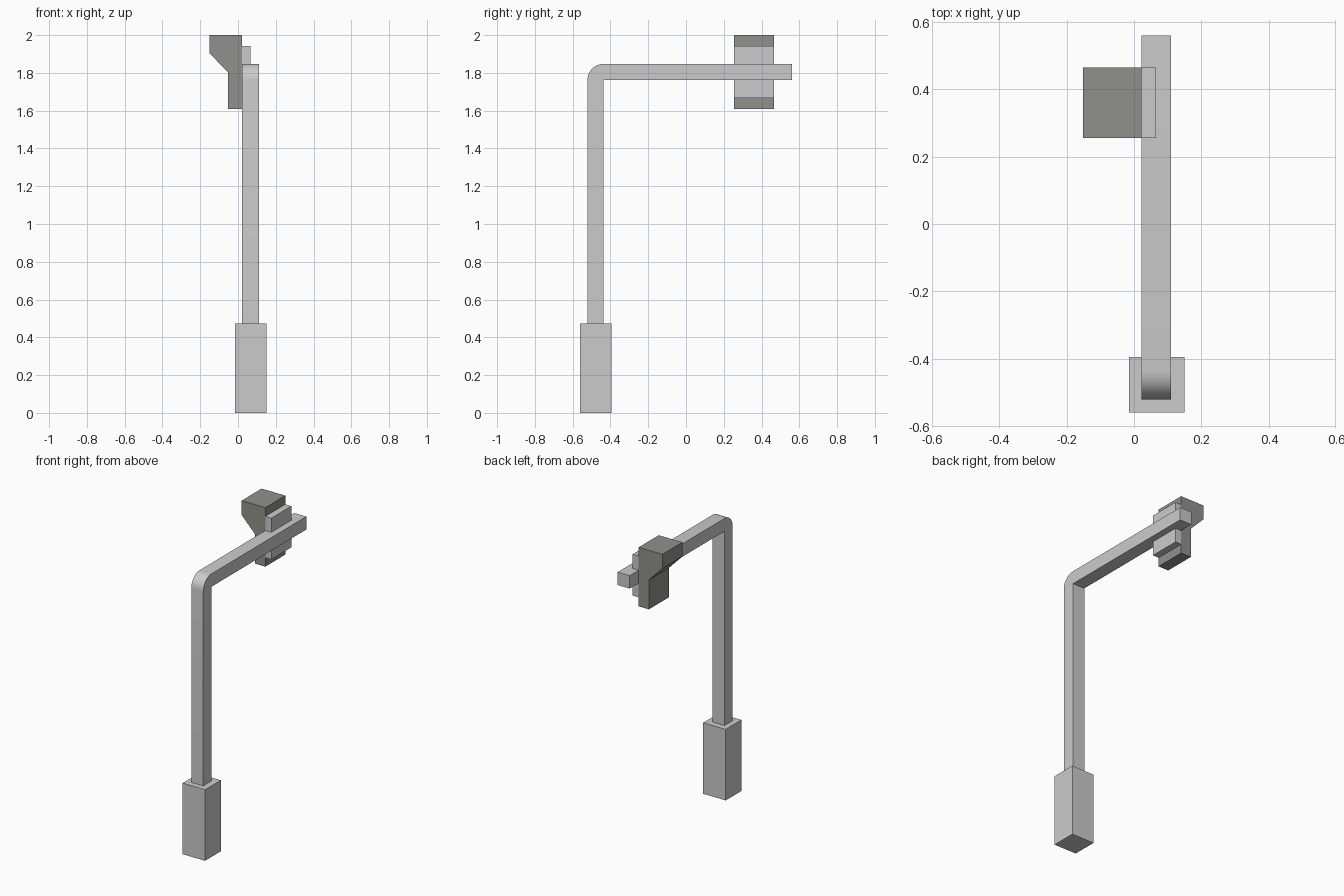
import bpy, bmesh, math

if "Cube" in bpy.data.objects:
    bpy.data.objects.remove(bpy.data.objects["Cube"])


def prism(name, profile, axis, lo, hi):
    """Extrude a closed 2D profile: axis 'x' takes (y, z), axis 'y' takes (x, z)."""
    def place(p, t):
        return (t, p[0], p[1]) if axis == 'x' else (p[0], t, p[1])
    bm = bmesh.new()
    a = [bm.verts.new(place(p, lo)) for p in profile]
    b = [bm.verts.new(place(p, hi)) for p in profile]
    n = len(profile)
    bm.faces.new(a)
    bm.faces.new(b[::-1])
    for i in range(n):
        j = (i + 1) % n
        bm.faces.new((a[j], a[i], b[i], b[j]))
    bmesh.ops.recalc_face_normals(bm, faces=bm.faces)
    mesh = bpy.data.meshes.new(name)
    bm.to_mesh(mesh)
    bm.free()
    obj = bpy.data.objects.new(name, mesh)
    bpy.context.collection.objects.link(obj)
    return obj


def rect(u0, u1, z0, z1):
    return [(u0, z0), (u1, z0), (u1, z1), (u0, z1)]


# Square base block
prism("base", rect(-0.56, -0.395, 0, 0.472), 'x', -0.015, 0.15)

# Post and overhanging arm with a rounded outer elbow
R = 0.086
elbow = [(-0.436 - R * math.cos(t), 1.762 + R * math.sin(t))
         for t in [math.radians(90 * i / 8) for i in range(9)]]
arm = prism("post_and_arm",
            [(-0.436, 0.472), (-0.522, 0.472)] + elbow
            + [(0.56, 1.848), (0.56, 1.762), (-0.436, 1.762)],
            'x', 0.022, 0.11)
bpy.context.view_layer.objects.active = arm
arm.select_set(True)
bpy.ops.object.shade_smooth_by_angle(angle=math.radians(30))

# Mounting bracket behind the lamp head
prism("bracket", rect(0.255, 0.465, 1.668, 1.942), 'x', 0.022, 0.066)

# Lamp head with a hood that overhangs at the top
head = prism("lamp_head",
             [(0.022, 1.608), (-0.053, 1.608), (-0.053, 1.803),
              (-0.152, 1.905), (-0.152, 2.0), (0.022, 2.0)],
             'y', 0.255, 0.465)
dark = bpy.data.materials.new("dark_grey")
dark.diffuse_color = (0.28, 0.28, 0.26, 1)
dark.use_nodes = True
dark.node_tree.nodes["Principled BSDF"].inputs["Base Color"].default_value = dark.diffuse_color
head.data.materials.append(dark)
